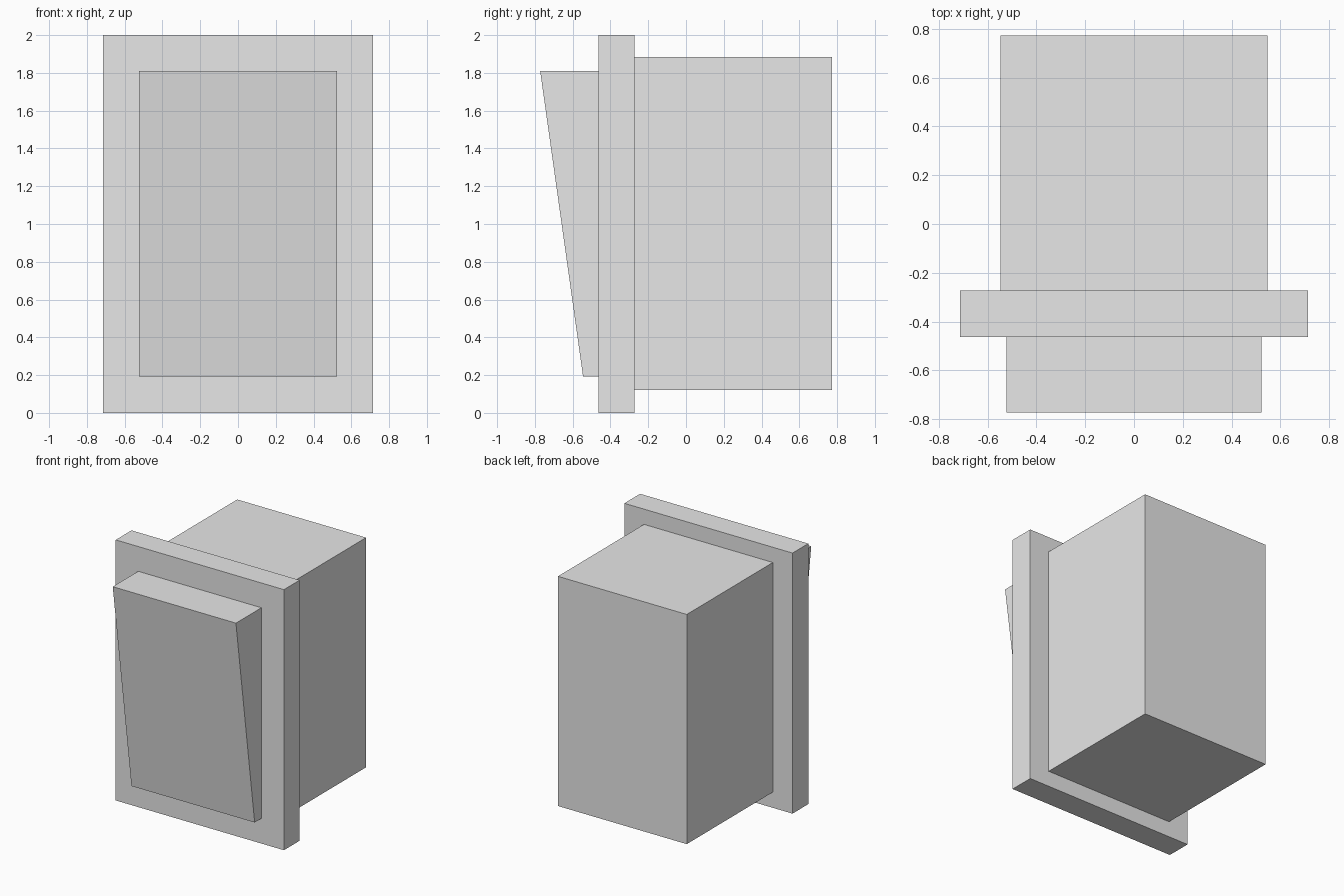
import bpy
import bmesh

cube = bpy.data.objects.get("Cube")
if cube:
    bpy.data.objects.remove(cube, do_unlink=True)

# Single plain grey for every part
grey = bpy.data.materials.new("light_grey")
grey.use_nodes = True
grey.diffuse_color = (0.8, 0.8, 0.8, 1)
grey.node_tree.nodes["Principled BSDF"].inputs["Base Color"].default_value = (0.8, 0.8, 0.8, 1)


def extruded_part(name, profile, half_width):
    """Extrude a side profile of (y, z) points across x, centred."""
    bm = bmesh.new()
    face = bm.faces.new([bm.verts.new((-half_width, y, z)) for y, z in profile])
    side = bmesh.ops.extrude_face_region(bm, geom=[face])
    verts = [v for v in side["geom"] if isinstance(v, bmesh.types.BMVert)]
    bmesh.ops.translate(bm, verts=verts, vec=(2 * half_width, 0, 0))
    bmesh.ops.recalc_face_normals(bm, faces=bm.faces)
    mesh = bpy.data.meshes.new(name)
    bm.to_mesh(mesh)
    bm.free()
    mesh.materials.append(grey)
    obj = bpy.data.objects.new(name, mesh)
    bpy.context.collection.objects.link(obj)
    return obj


def block(name, half_width, y0, y1, z0, z1):
    return extruded_part(name, [(y0, z0), (y1, z0), (y1, z1), (y0, z1)], half_width)


PLATE_FRONT, PLATE_BACK = -0.463, -0.272

# Housing behind the panel, bezel plate, and tilted rocker
block("housing", 0.547, PLATE_BACK, 0.772, 0.12, 1.883)
block("bezel_plate", 0.714, PLATE_FRONT, PLATE_BACK, 0, 2)
extruded_part(
    "rocker",
    [(PLATE_FRONT, 0.193), (PLATE_FRONT, 1.81), (-0.772, 1.81), (-0.545, 0.193)],
    0.523,
)
